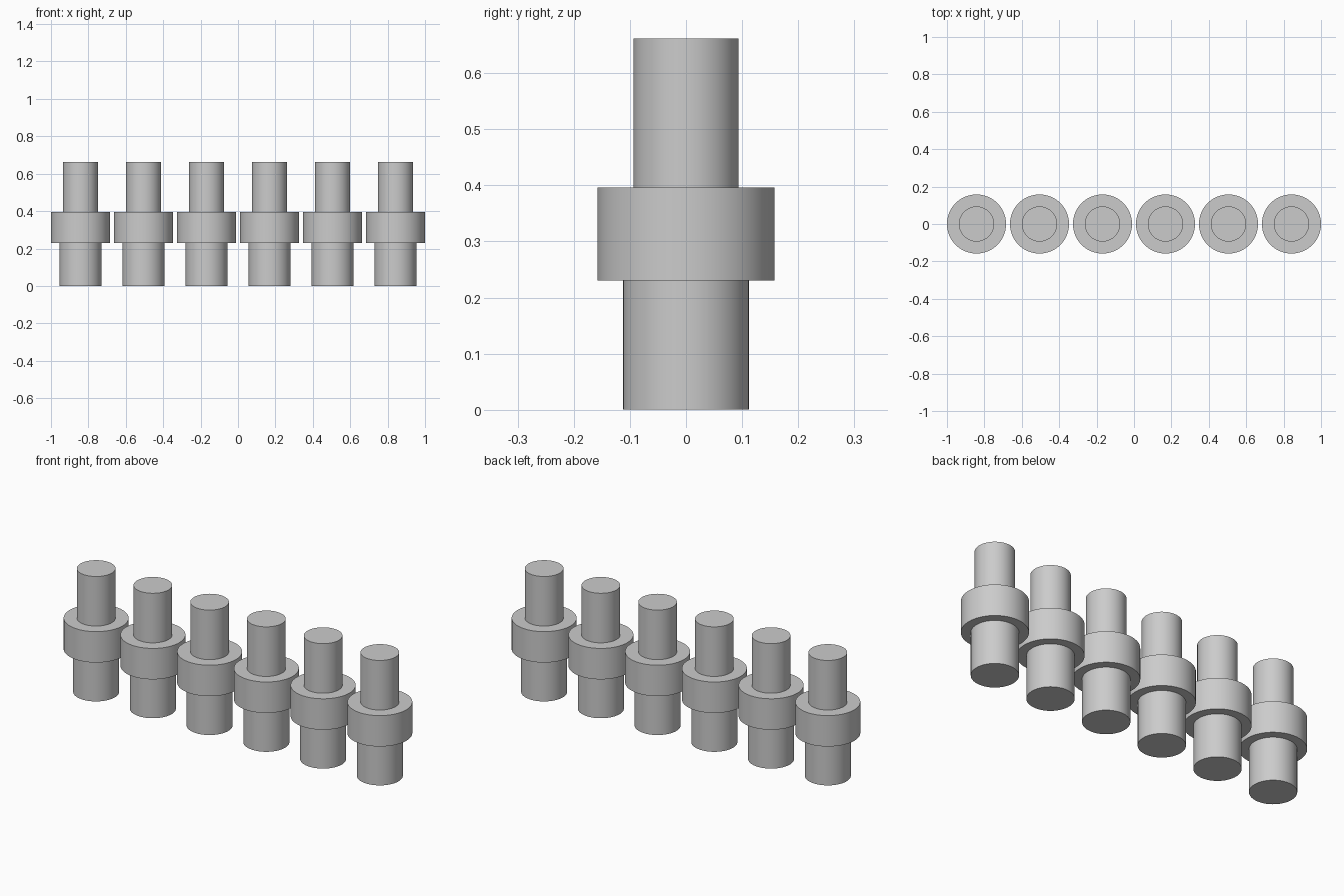
import bpy
import bmesh
import math
from mathutils import Matrix

cube = bpy.data.objects.get("Cube")
if cube:
    bpy.data.objects.remove(cube, do_unlink=True)

COUNT = 6
COLLAR_RADIUS = 0.158
SPAN = 2 - 2 * COLLAR_RADIUS
SIDES = 64

# Single plain grey
grey = bpy.data.materials.new("plain_grey")
grey.use_nodes = True
colour = (0.6, 0.6, 0.6, 1)
grey.diffuse_color = colour
grey.node_tree.nodes["Principled BSDF"].inputs["Base Color"].default_value = colour

# Stepped pin outline: radius and height of each ring, bottom to top
PROFILE = [(0.112, 0), (0.112, 0.23), (COLLAR_RADIUS, 0.23),
           (COLLAR_RADIUS, 0.396), (0.094, 0.396), (0.094, 0.662)]


def lathe(name, profile):
    bm = bmesh.new()
    rings = []
    for radius, z in profile:
        ring = bmesh.ops.create_circle(bm, segments=SIDES, radius=radius,
                                       matrix=Matrix.Translation((0, 0, z)))
        rings.append(ring["verts"])
    for low, high in zip(rings, rings[1:]):
        for i in range(SIDES):
            j = (i + 1) % SIDES
            bm.faces.new((low[i], low[j], high[j], high[i]))
    # Closed ends
    bm.faces.new(rings[0])
    bm.faces.new(rings[-1])
    bmesh.ops.recalc_face_normals(bm, faces=bm.faces)
    mesh = bpy.data.meshes.new(name)
    bm.to_mesh(mesh)
    bm.free()
    mesh.materials.append(grey)
    return mesh


# Row of identical stepped pins sharing one mesh
pin_mesh = lathe("stepped_pin", PROFILE)
for i in range(COUNT):
    pin = bpy.data.objects.new(f"stepped_pin_{i + 1}", pin_mesh)
    pin.location.x = SPAN * (i / (COUNT - 1) - 0.5)
    bpy.context.collection.objects.link(pin)

# Smooth walls with crisp steps
bpy.ops.object.select_all(action="DESELECT")
pin.select_set(True)
bpy.context.view_layer.objects.active = pin
bpy.ops.object.shade_smooth_by_angle(angle=math.radians(30))
